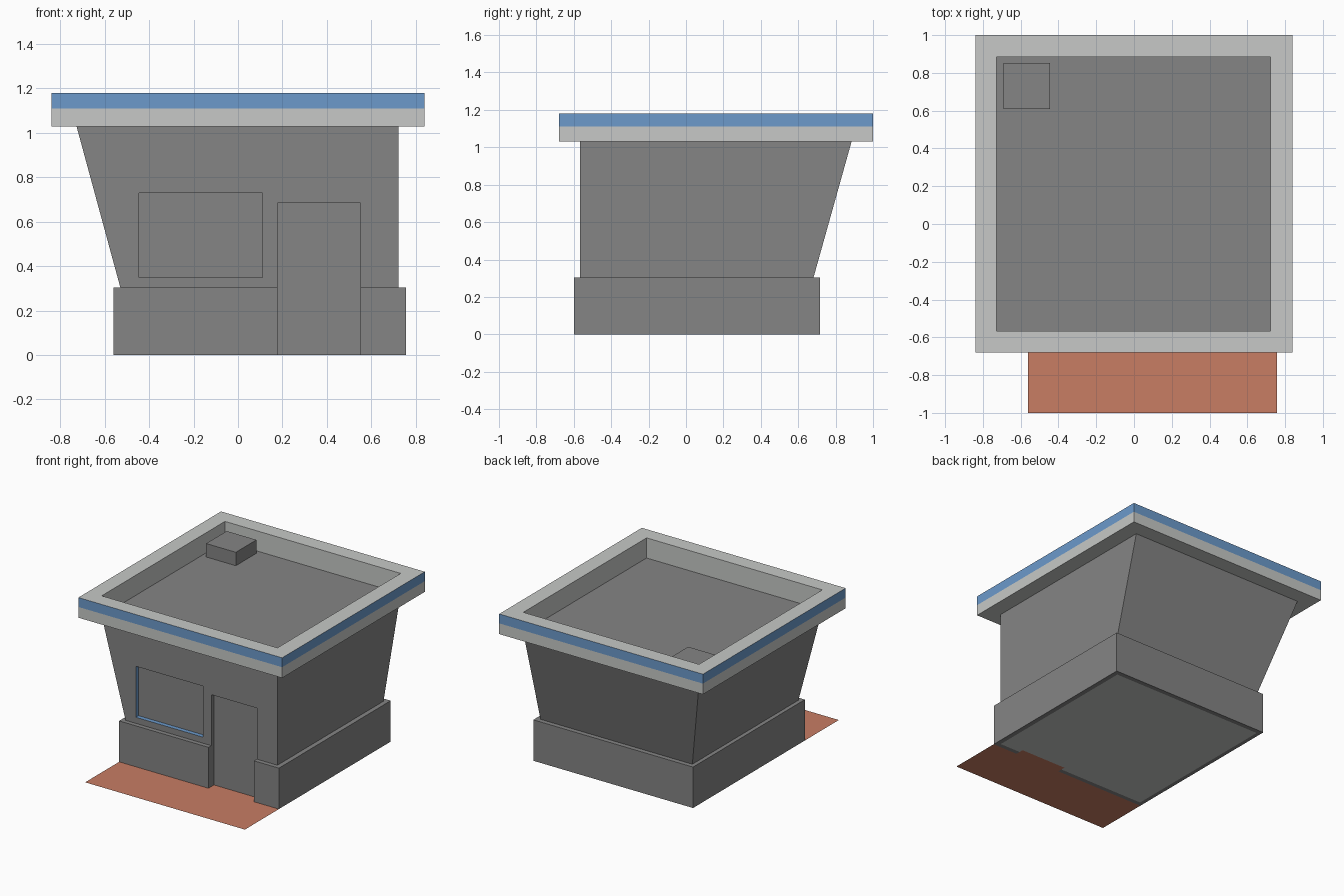
import bpy, bmesh

if "Cube" in bpy.data.objects:
    bpy.data.objects.remove(bpy.data.objects["Cube"])


def material(name, rgb):
    lin = [((c / 255 + 0.055) / 1.055) ** 2.4 for c in rgb]
    m = bpy.data.materials.new(name)
    m.diffuse_color = (*lin, 1)
    m.use_nodes = True
    m.node_tree.nodes["Principled BSDF"].inputs["Base Color"].default_value = m.diffuse_color
    return m


GREY = material("wall_grey", (133, 133, 133))
LIGHT = material("trim_light_grey", (199, 201, 199))
BLUE = material("stripe_blue", (108, 154, 203))
ORANGE = material("paving_orange", (200, 125, 100))


def finish(name, bm, mats):
    bmesh.ops.recalc_face_normals(bm, faces=bm.faces)
    me = bpy.data.meshes.new(name)
    bm.to_mesh(me)
    bm.free()
    for m in mats:
        me.materials.append(m)
    ob = bpy.data.objects.new(name, me)
    bpy.context.collection.objects.link(ob)
    return ob


def loft(name, rings, mats, caps=True, closed=False):
    """Skin stacked rectangles given as (x0, x1, y0, y1, z)."""
    bm = bmesh.new()
    loops = [[bm.verts.new(p) for p in ((x0, y0, z), (x1, y0, z), (x1, y1, z), (x0, y1, z))]
             for x0, x1, y0, y1, z in rings]
    pairs = list(zip(loops, loops[1:]))
    if closed:
        pairs.append((loops[-1], loops[0]))
    for a, b in pairs:
        for i in range(4):
            j = (i + 1) % 4
            bm.faces.new((a[i], a[j], b[j], b[i]))
    if caps:
        bm.faces.new(loops[0])
        bm.faces.new(loops[-1])
    return finish(name, bm, mats)


def box(name, x0, x1, y0, y1, z0, z1, mat=GREY):
    return loft(name, [(x0, x1, y0, y1, z0), (x0, x1, y0, y1, z1)], [mat])


def plate(name, x0, x1, y0, y1, mat):
    bm = bmesh.new()
    bm.faces.new([bm.verts.new(p) for p in ((x0, y0, 0), (x1, y0, 0), (x1, y1, 0), (x0, y1, 0))])
    return finish(name, bm, [mat])


# Main body: left and back walls lean outward
FRONT, INSET = -0.567, -0.535
low = (-0.53, 0.722, FRONT, 0.682)
top = (-0.727, 0.722, FRONT, 0.885)
body = loft("building_walls", [(*low, 0), (*low, 0.305), (*top, 1.03)], [GREY, LIGHT, BLUE])

# Recessed door and window cut into the front wall
cutters = [box("door_cutter", 0.177, 0.552, -0.8, INSET, -0.1, 0.685),
           box("window_cutter", -0.445, 0.11, -0.8, INSET, 0.35, 0.73)]
for c in cutters:
    c.hide_render = True
    mod = body.modifiers.new(c.name, 'BOOLEAN')
    mod.operation = 'DIFFERENCE'
    mod.solver = 'EXACT'
    mod.object = c
deps = bpy.context.evaluated_depsgraph_get()
mesh = bpy.data.meshes.new_from_object(body.evaluated_get(deps))
body.modifiers.clear()
body.data = mesh
for c in cutters:
    bpy.data.objects.remove(c)

# Light underside, blue window reveals
for p in mesh.polygons:
    c = p.center
    p.material_index = 0
    if p.normal.z < -0.9 and c.z < 0.01:
        p.material_index = 1
    elif FRONT + 0.005 < c.y < INSET - 0.005 and -0.46 < c.x < 0.12 and c.z > 0.34:
        p.material_index = 2

# Plinth around the base, open at the doorway
X0, X1, Y0, Y1, H = -0.56, 0.757, -0.6, 0.717, 0.305
box("plinth_left", X0, low[0], Y0, Y1, 0, H)
box("plinth_right", low[1], X1, Y0, Y1, 0, H)
box("plinth_back", low[0], low[1], low[3], Y1, 0, H)
box("plinth_front_left", low[0], 0.177, Y0, FRONT, 0, H)
box("plinth_front_right", 0.552, low[1], Y0, FRONT, 0, H)

# Roof parapet with a blue upper band
out = (-0.84, 0.84, -0.68, 1.0)
parapet = loft("roof_parapet", [(*top, 1.03), (*out, 1.03), (*out, 1.11), (*out, 1.18), (*top, 1.18)],
               [LIGHT, BLUE], caps=False, closed=True)
for p in parapet.data.polygons:
    outer = abs(p.center.x) > 0.8 or p.center.y < -0.65 or p.center.y > 0.97
    p.material_index = int(abs(p.normal.z) < 0.5 and outer and p.center.z > 1.11)

# Rooftop unit
box("rooftop_unit", -0.69, -0.445, 0.61, 0.853, 1.03, 1.13)

# Paving in front and in the doorway
plate("front_paving", X0, X1, -1.0, Y0, ORANGE)
plate("doorway_paving", 0.177, 0.552, Y0, INSET, ORANGE)
